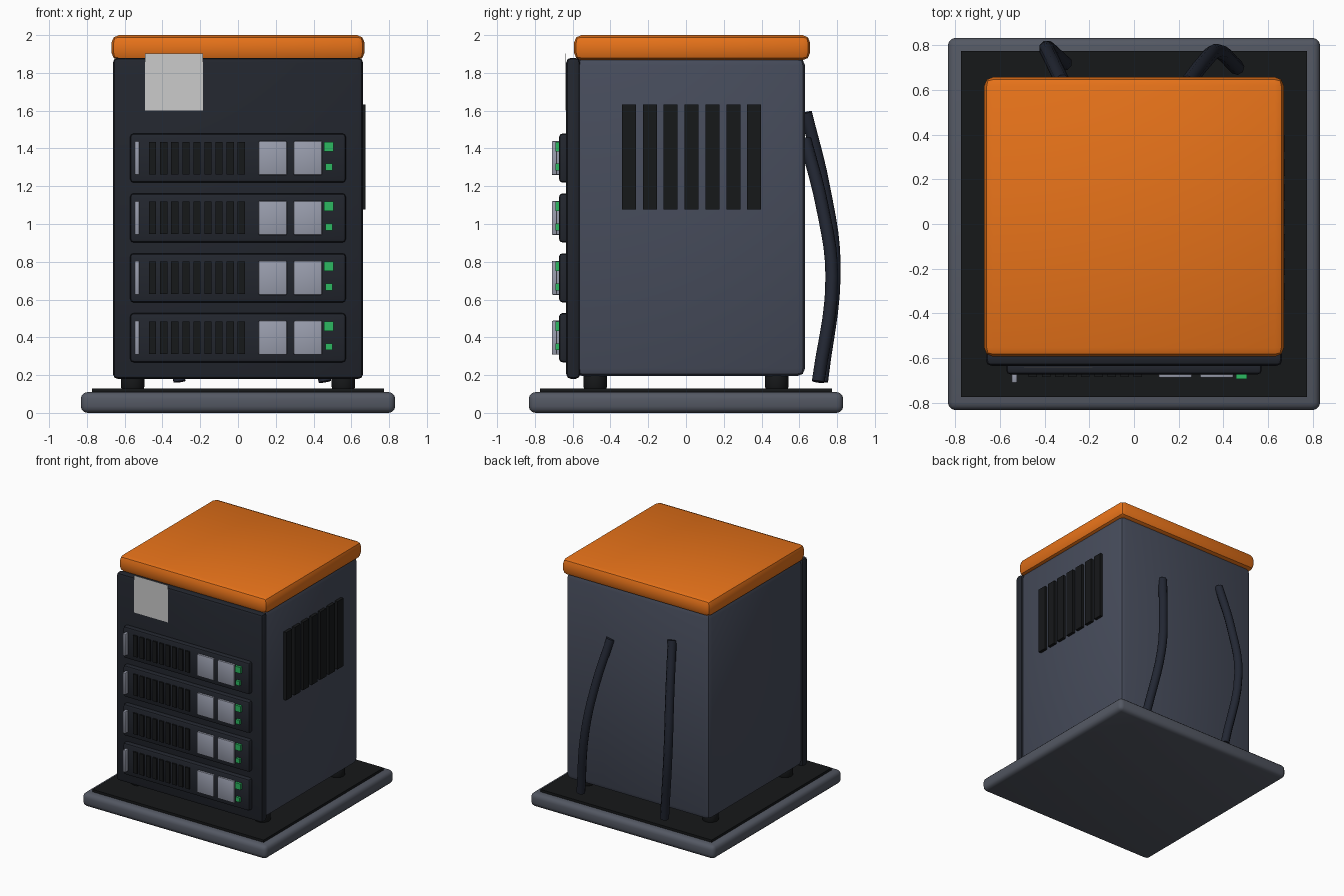
import bpy, bmesh, math
from mathutils import Vector

if "Cube" in bpy.data.objects:
    bpy.data.objects.remove(bpy.data.objects["Cube"])


def material(name, r, g, b):
    m = bpy.data.materials.new(name)
    m.diffuse_color = (r, g, b, 1)
    m.use_nodes = True
    m.node_tree.nodes["Principled BSDF"].inputs["Base Color"].default_value = m.diffuse_color
    return m


ORANGE = material("orange", 0.8, 0.17, 0.01)
SLATE = material("slate", 0.062, 0.072, 0.105)
STEEL = material("steel", 0.088, 0.098, 0.125)
DARK = material("dark", 0.016, 0.019, 0.027)
BLACK = material("black", 0.008, 0.009, 0.010)
SILVER = material("silver", 0.32, 0.34, 0.42)
GREEN = material("green", 0.025, 0.48, 0.12)
CABLE = material("cable", 0.016, 0.020, 0.033)


def finish(name, bm, mat, bevel=0, segments=2):
    if bevel:
        edges = [e for e in bm.edges if e.calc_face_angle(0) > 0.9]
        bmesh.ops.bevel(bm, geom=edges, offset=bevel, segments=segments,
                        profile=0.5, affect='EDGES', clamp_overlap=True)
    me = bpy.data.meshes.new(name)
    bm.to_mesh(me)
    bm.free()
    if mat:
        me.materials.append(mat)
    ob = bpy.data.objects.new(name, me)
    bpy.context.collection.objects.link(ob)
    if bevel:
        bpy.context.view_layer.objects.active = ob
        ob.select_set(True)
        bpy.ops.object.shade_smooth_by_angle(angle=math.radians(40))
        ob.select_set(False)
    return ob


def box(name, x, y, z, mat, bevel=0, segments=2):
    """Box from (min, max) ranges with rounded edges."""
    bm = bmesh.new()
    bmesh.ops.create_cube(bm, size=1)
    for v in bm.verts:
        for i, (a, b) in enumerate((x, y, z)):
            v.co[i] = (a + b) / 2 + v.co[i] * (b - a)
    return finish(name, bm, mat, bevel, segments)


def foot(name, x, y):
    bm = bmesh.new()
    bmesh.ops.create_cone(bm, cap_ends=True, segments=16, radius1=0.062,
                          radius2=0.062, depth=0.08)
    bmesh.ops.translate(bm, verts=bm.verts, vec=(x, y, 0.165))
    finish(name, bm, BLACK, 0.012, 2)


def cable(name, points):
    cu = bpy.data.curves.new(name, 'CURVE')
    cu.dimensions = '3D'
    cu.bevel_depth = 0.034
    cu.bevel_resolution = 2
    cu.resolution_u = 5
    cu.use_fill_caps = True
    sp = cu.splines.new('BEZIER')
    sp.bezier_points.add(len(points) - 1)
    for bp, p in zip(sp.bezier_points, points):
        bp.co = Vector(p)
        bp.handle_left_type = bp.handle_right_type = 'AUTO'
    cu.materials.append(CABLE)
    bpy.context.collection.objects.link(bpy.data.objects.new(name, cu))


# Base plate and mat
box("base_plate", (-0.832, 0.832), (-0.832, 0.832), (0, 0.11), STEEL, 0.035, 3)
box("base_mat", (-0.774, 0.774), (-0.774, 0.774), (0.09, 0.13), BLACK)

# Feet
for sx, side in ((-1, "left"), (1, "right")):
    for sy, end in ((-1, "front"), (1, "back")):
        foot(f"foot_{end}_{side}", sx * 0.558, sy * 0.48)

# Cabinet, front panel and lid
box("cabinet", (-0.65, 0.65), (-0.59, 0.63), (0.195, 1.88), SLATE, 0.04)
box("front_panel", (-0.662, 0.662), (-0.634, -0.56), (0.18, 1.88), DARK, 0.025)
box("lid", (-0.67, 0.67), (-0.593, 0.657), (1.867, 2.0), ORANGE, 0.04)

# Flat badge plate, left plain
box("badge_plate", (-0.492, -0.186), (-0.641, -0.639), (1.6, 1.903), None)

# Side vents on the right
for i in range(7):
    y = -0.302 + 0.1105 * i
    box(f"side_vent_{i + 1}", (0.63, 0.674), (y - 0.037, y + 0.037),
        (1.077, 1.632), BLACK)

# Four rack units with handle, slots, drive bays and lights
for u in range(4):
    z = 0.398 + 0.317 * u
    n = f"unit_{u + 1}"
    bay = (z - 0.09, z + 0.09)
    box(n + "_body", (-0.571, 0.571), (-0.672, -0.61), (z - 0.13, z + 0.13), DARK, 0.018)
    box(n + "_handle", (-0.547, -0.522), (-0.71, -0.66), bay, SILVER, 0.006)
    for i in range(9):
        x = -0.452 + 0.0587 * i
        box(f"{n}_slot_{i + 1}", (x - 0.019, x + 0.019), (-0.683, -0.66),
            (z - 0.086, z + 0.086), BLACK)
    for i, x in enumerate((0.184, 0.370)):
        box(f"{n}_drive_{i + 1}", (x - 0.075, x + 0.075), (-0.687, -0.66), bay,
            SILVER, 0.006)
    for i, (dz, s) in enumerate(((0.061, 0.025), (-0.048, 0.018))):
        box(f"{n}_light_{i + 1}", (0.481 - s, 0.481 + s), (-0.692, -0.66),
            (z + dz - s, z + dz + s), GREEN)

# Cables hanging at the back
cable("cable_left", [(-0.32, 0.635, 1.59), (-0.365, 0.73, 1.2),
                     (-0.39, 0.787, 0.78), (-0.31, 0.72, 0.165)])
cable("cable_right", [(0.24, 0.63, 1.45), (0.31, 0.72, 1.1),
                      (0.37, 0.772, 0.72), (0.46, 0.70, 0.165)])
